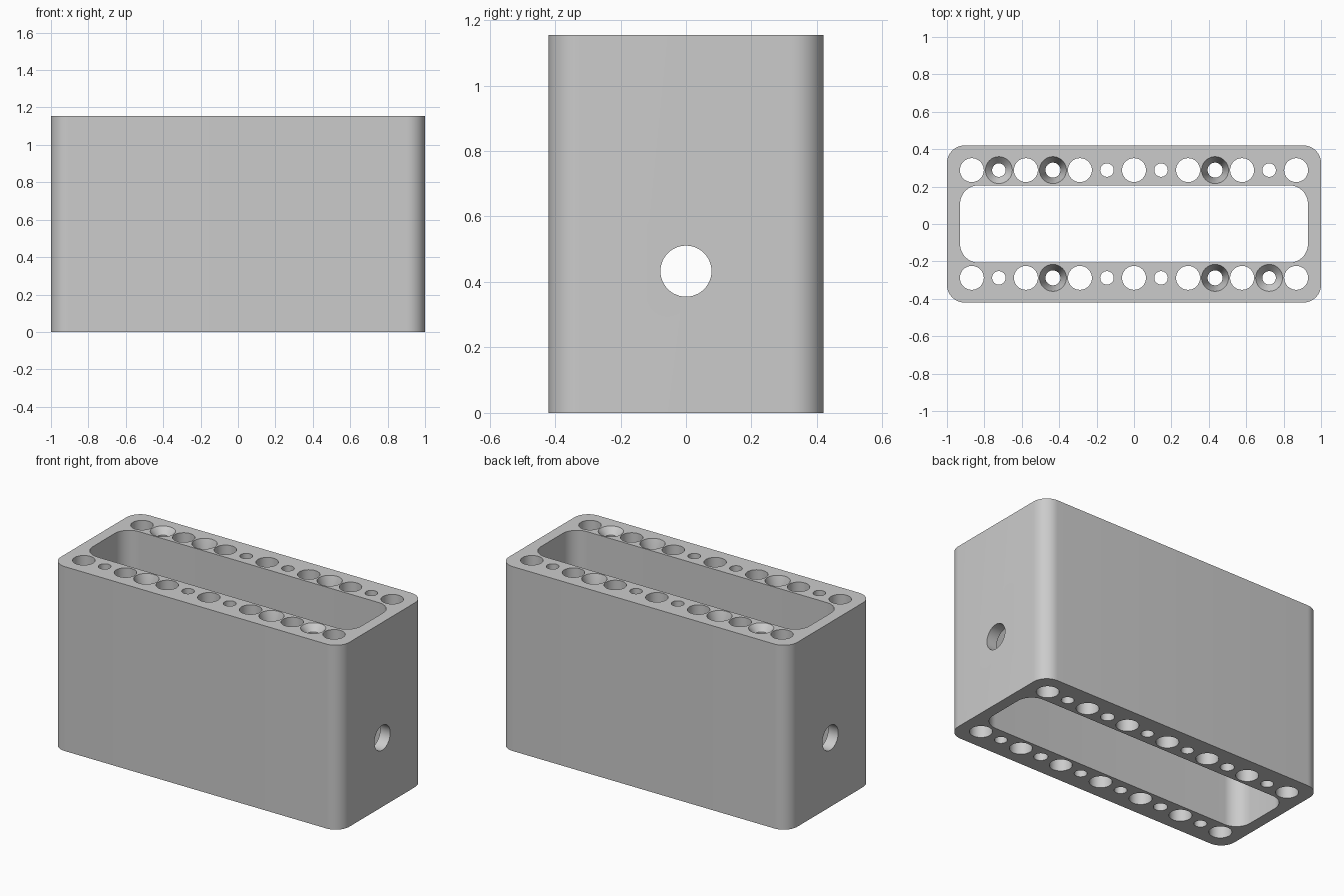
import bpy, bmesh
from math import sin, cos, pi, radians
from mathutils import Matrix

HEIGHT = 1.155
PITCH = 0.1445          # spacing of the holes along each rail
ROW_Y = 0.288           # distance of each hole row from the centre
BIG, SMALL, SINK = 0.064, 0.036, 0.072

if "Cube" in bpy.data.objects:
    bpy.data.objects.remove(bpy.data.objects["Cube"])

grey = bpy.data.materials.new("grey")
grey.use_nodes = True
grey.diffuse_color = (0.6, 0.6, 0.6, 1)
grey.node_tree.nodes["Principled BSDF"].inputs["Base Color"].default_value = grey.diffuse_color


def skin(bm, rings):
    """Join a stack of equal rings into a closed solid."""
    loops = [[bm.verts.new(p) for p in ring] for ring in rings]
    n = len(loops[0])
    for low, high in zip(loops, loops[1:]):
        for i in range(n):
            j = (i + 1) % n
            bm.faces.new((low[i], low[j], high[j], high[i]))
    bm.faces.new(loops[0][::-1])
    bm.faces.new(loops[-1])


def rounded_block(bm, hx, hy, r, z0, z1, steps=12):
    corners = [(1, 1), (-1, 1), (-1, -1), (1, -1)]
    outline = []
    for q, (sx, sy) in enumerate(corners):
        for i in range(steps + 1):
            a = pi / 2 * (q + i / steps)
            outline.append((sx * (hx - r) + r * cos(a), sy * (hy - r) + r * sin(a)))
    skin(bm, [[(x, y, z) for x, y in outline] for z in (z0, z1)])


def lathe(bm, x, y, profile, n=40):
    skin(bm, [[(x + r * cos(2 * pi * i / n), y + r * sin(2 * pi * i / n), z)
               for i in range(n)] for r, z in profile])


def finish(name, bm):
    bmesh.ops.recalc_face_normals(bm, faces=bm.faces)
    mesh = bpy.data.meshes.new(name)
    bm.to_mesh(mesh)
    bm.free()
    mesh.materials.append(grey)
    ob = bpy.data.objects.new(name, mesh)
    bpy.context.collection.objects.link(ob)
    return ob


# Main housing
bm = bmesh.new()
rounded_block(bm, 1.0, 0.42, 0.095, 0, HEIGHT)
housing = finish("housing", bm)

# Central pocket and the two rows of vertical holes
bm = bmesh.new()
rounded_block(bm, 0.93, 0.207, 0.1, -0.1, HEIGHT + 0.1)
sink_depth = {1: 0.04, 3: 0.11, 9: 0.11}    # countersunk holes of the back row
for side in (1, -1):                        # front row is the back row turned half round
    for k in range(13):
        x, y = side * (k - 6) * PITCH, side * ROW_Y
        r = SMALL if k % 2 else BIG
        profile = [(r, -0.1), (r, HEIGHT + 0.1)]
        if k in sink_depth:
            r = SMALL if k == 1 else 0.04
            profile = [(r, -0.1), (r, HEIGHT - sink_depth[k]),
                       (SINK, HEIGHT), (SINK, HEIGHT + 0.1)]
        lathe(bm, x, y, profile)
vertical_cutter = finish("vertical_cutter", bm)

# Round opening through both end walls
bm = bmesh.new()
bmesh.ops.create_cone(bm, cap_ends=True, segments=48, radius1=0.078, radius2=0.078, depth=2.4,
                      matrix=Matrix.Translation((0, 0, 0.433)) @ Matrix.Rotation(pi / 2, 4, "Y"))
side_cutter = finish("side_cutter", bm)

# Cut, bake the result and drop the cutters
cutters = (vertical_cutter, side_cutter)
for cutter in cutters:
    cutter.hide_render = True
    mod = housing.modifiers.new(cutter.name, "BOOLEAN")
    mod.operation, mod.solver, mod.object = "DIFFERENCE", "EXACT", cutter
depsgraph = bpy.context.evaluated_depsgraph_get()
baked = bpy.data.meshes.new_from_object(housing.evaluated_get(depsgraph))
housing.modifiers.clear()
housing.data = baked
for cutter in cutters:
    bpy.data.objects.remove(cutter)

# Smooth rounded walls with sharp rims
bpy.ops.object.select_all(action="DESELECT")
housing.select_set(True)
bpy.context.view_layer.objects.active = housing
bpy.ops.object.shade_smooth_by_angle(angle=radians(25))
